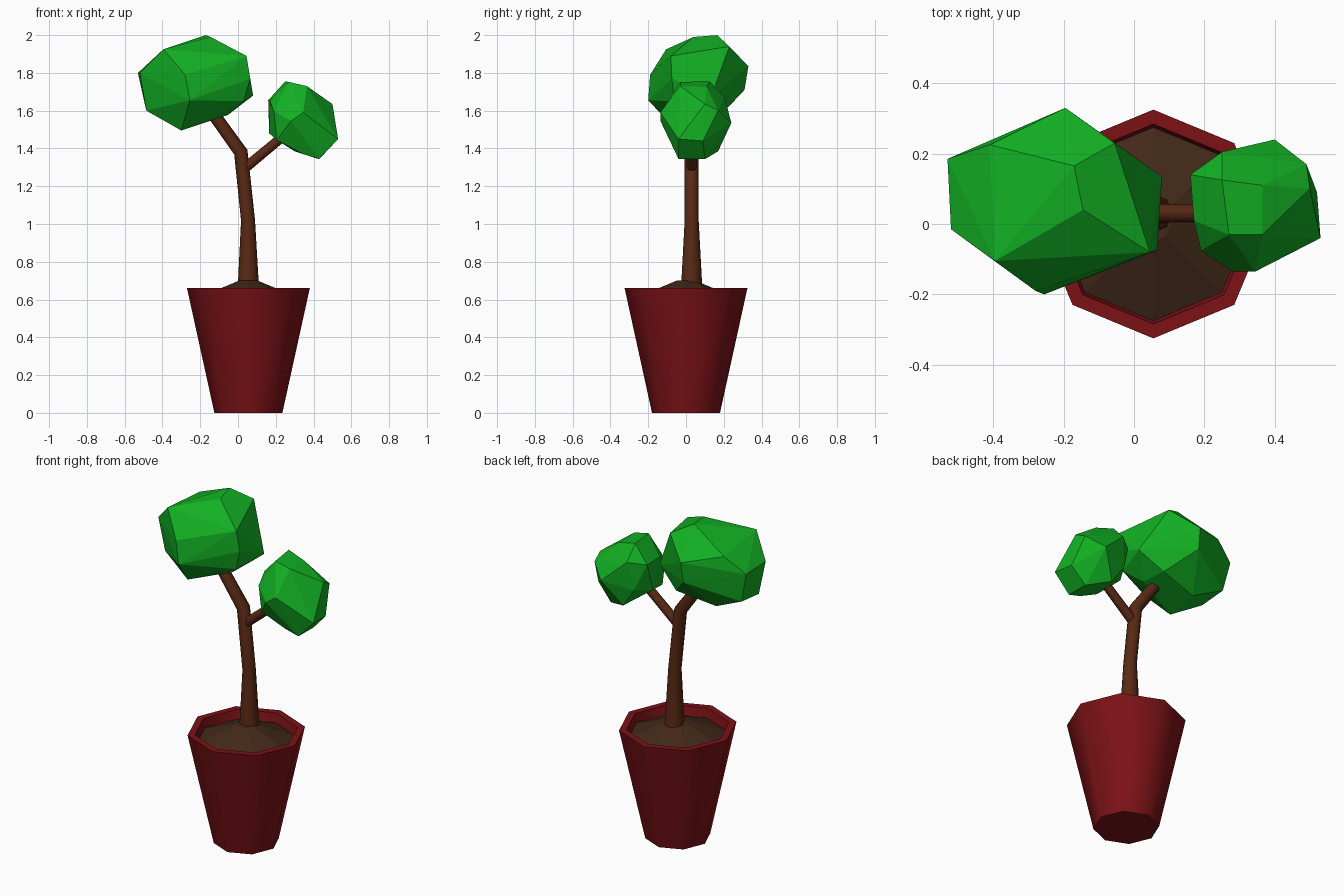
import bpy, bmesh, math
from mathutils import Vector

if "Cube" in bpy.data.objects:
    bpy.data.objects.remove(bpy.data.objects["Cube"])


def material(name, rgb):
    m = bpy.data.materials.new(name)
    m.diffuse_color = (*rgb, 1)
    m.use_nodes = True
    m.node_tree.nodes["Principled BSDF"].inputs["Base Color"].default_value = m.diffuse_color
    return m


RED = material("pot_red", (0.20, 0.006, 0.008))
SOIL = material("soil_brown", (0.055, 0.022, 0.009))
BARK = material("bark_brown", (0.10, 0.022, 0.007))
LEAF = material("leaf_green", (0.006, 0.43, 0.017))
SIDES = 8


def finish(name, bm, mat, smooth=None):
    bmesh.ops.recalc_face_normals(bm, faces=bm.faces[:])
    me = bpy.data.meshes.new(name)
    bm.to_mesh(me)
    bm.free()
    me.materials.append(mat)
    ob = bpy.data.objects.new(name, me)
    bpy.context.collection.objects.link(ob)
    if smooth:
        bpy.ops.object.select_all(action='DESELECT')
        ob.select_set(True)
        bpy.context.view_layer.objects.active = ob
        bpy.ops.object.shade_smooth_by_angle(angle=math.radians(smooth))
    return ob


def skin_rings(name, rings, mat, smooth=None):
    """Join eight-sided rings into a capped tube."""
    bm = bmesh.new()
    loops = [[bm.verts.new(p) for p in ring] for ring in rings]
    for a, b in zip(loops, loops[1:]):
        for i in range(SIDES):
            j = (i + 1) % SIDES
            bm.faces.new((a[i], a[j], b[j], b[i]))
    bm.faces.new(loops[0])
    bm.faces.new(loops[-1])
    return finish(name, bm, mat, smooth)


def ring(center, radius, u=Vector((1, 0, 0)), v=Vector((0, 1, 0))):
    angles = [2 * math.pi * i / SIDES for i in range(SIDES)]
    return [Vector(center) + radius * (math.cos(a) * u + math.sin(a) * v) for a in angles]


def lathe(name, profile, mat, smooth=None):
    return skin_rings(name, [ring((0.055, 0, z), r) for r, z in profile], mat, smooth)


def limb(name, path, mat):
    """Tapered tube along (x, z, radius) points in the plane y = 0.03."""
    pts = [Vector((x, 0.03, z)) for x, z, r in path]
    rings = []
    for i, p in enumerate(pts):
        t = (pts[min(i + 1, len(pts) - 1)] - pts[max(i - 1, 0)]).normalized()
        y = Vector((0, 1, 0))
        rings.append(ring(p, path[i][2], y.cross(t), y))
    return skin_rings(name, rings, mat, 50)


def foliage(name, points):
    """Faceted leaf clump as a convex hull."""
    bm = bmesh.new()
    for p in points:
        bm.verts.new(p)
    res = bmesh.ops.convex_hull(bm, input=bm.verts[:])
    inside = {g for g in res["geom_interior"] if isinstance(g, bmesh.types.BMVert)}
    bmesh.ops.delete(bm, geom=list(inside), context='VERTS')
    return finish(name, bm, LEAF)


# Pot with thick rim, and mounded soil
lathe("pot", [(0.18, 0), (0.325, 0.66), (0.284, 0.66), (0.27, 0.58)], RED, 50)
lathe("soil", [(0.272, 0.585), (0.277, 0.605), (0.05, 0.70)], SOIL)

# Trunk and side branch
limb("trunk", [(0.055, 0.65, 0.057), (0.053, 1.02, 0.037), (0.015, 1.38, 0.037),
               (-0.15, 1.61, 0.033)], BARK)
limb("side_branch", [(0.035, 1.295, 0.027), (0.27, 1.49, 0.025)], BARK)

# Leaf clumps
foliage("large_foliage", [
    (-0.17, 0.165, 2.0), (-0.145, 0.04, 1.99), (-0.395, -0.105, 1.925),
    (-0.28, -0.19, 1.79), (-0.255, -0.20, 1.655), (0.045, -0.08, 1.89),
    (0.065, -0.075, 1.77), (0.08, 0.135, 1.68), (-0.055, 0.23, 1.94),
    (-0.195, 0.33, 1.835), (-0.2, 0.31, 1.71), (-0.53, 0.185, 1.80),
    (-0.52, -0.015, 1.80), (-0.485, 0.0, 1.60), (-0.30, -0.05, 1.495),
    (0.03, -0.06, 1.65), (-0.30, 0.14, 1.53), (-0.06, 0.18, 1.575),
    (-0.05, 0.02, 1.58), (-0.49, 0.17, 1.62), (-0.41, 0.225, 1.89)])
foliage("small_foliage", [
    (0.25, 0.125, 1.755), (0.27, -0.03, 1.752), (0.365, -0.03, 1.73),
    (0.365, 0.11, 1.725), (0.50, 0.10, 1.635), (0.16, 0.14, 1.655),
    (0.17, 0.01, 1.65), (0.25, 0.205, 1.67), (0.40, 0.24, 1.535),
    (0.49, 0.17, 1.60), (0.53, -0.04, 1.45), (0.52, 0.09, 1.44),
    (0.345, -0.135, 1.59), (0.28, -0.135, 1.545), (0.19, -0.075, 1.60),
    (0.205, -0.07, 1.445), (0.345, -0.045, 1.37), (0.43, -0.04, 1.345),
    (0.43, 0.10, 1.343), (0.30, 0.17, 1.385), (0.165, 0.08, 1.48),
    (0.22, 0.18, 1.50)])
